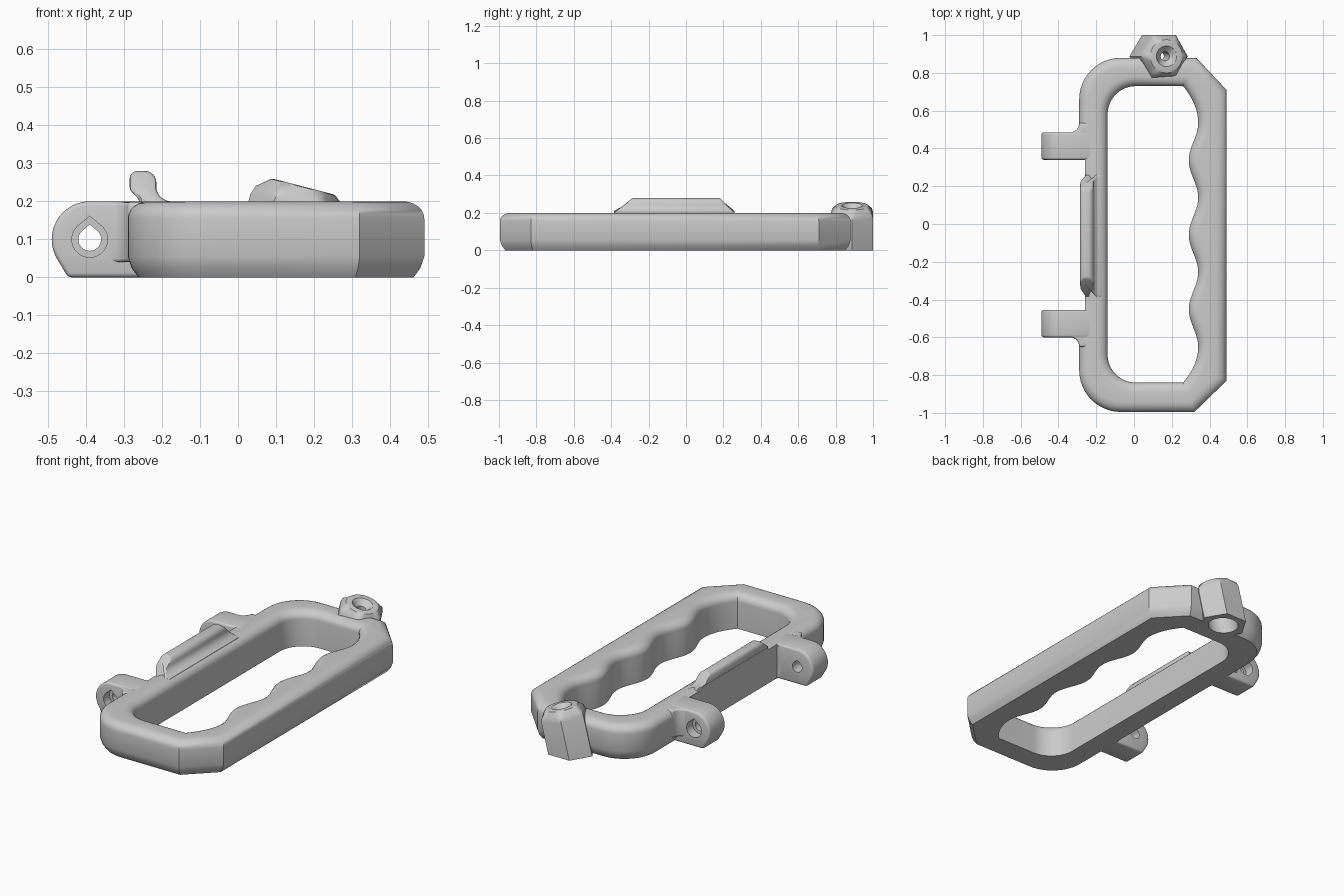
import bpy, bmesh, math
from mathutils import Vector, Matrix

if "Cube" in bpy.data.objects:
    bpy.data.objects.remove(bpy.data.objects["Cube"], do_unlink=True)

grey = bpy.data.materials.new("plain grey")
grey.use_nodes = True
grey.diffuse_color = (0.6, 0.6, 0.6, 1)
grey.node_tree.nodes["Principled BSDF"].inputs["Base Color"].default_value = (0.6, 0.6, 0.6, 1)


def loft(name, rings, matrix=Matrix()):
    """Skin a stack of equal rings and close both ends."""
    bm = bmesh.new()
    vs = [[bm.verts.new(matrix @ Vector(p)) for p in ring] for ring in rings]
    n = len(rings[0])
    for a, b in zip(vs, vs[1:]):
        for i in range(n):
            j = (i + 1) % n
            bm.faces.new((a[i], a[j], b[j], b[i]))
    bm.faces.new(vs[0][::-1])
    bm.faces.new(vs[-1])
    bmesh.ops.recalc_face_normals(bm, faces=bm.faces)
    mesh = bpy.data.meshes.new(name)
    bm.to_mesh(mesh)
    bm.free()
    mesh.materials.append(grey)
    ob = bpy.data.objects.new(name, mesh)
    bpy.context.collection.objects.link(ob)
    return ob


def bake(ob):
    dg = bpy.context.evaluated_depsgraph_get()
    mesh = bpy.data.meshes.new_from_object(ob.evaluated_get(dg))
    ob.modifiers.clear()
    ob.data = mesh


def cut(ob, *cutters):
    for c in cutters:
        mod = ob.modifiers.new("cut", "BOOLEAN")
        mod.operation = "DIFFERENCE"
        mod.solver = "EXACT"
        mod.object = c
        bake(ob)


def bevel(ob, width, segments=3):
    mod = ob.modifiers.new("bevel", "BEVEL")
    mod.width, mod.segments = width, segments
    mod.limit_method, mod.angle_limit = "ANGLE", math.radians(40)
    bake(ob)


def arc(cx, cy, r, a0, a1, n=12):
    return [(cx + r * math.cos(math.radians(a0 + (a1 - a0) * i / n)),
             cy + r * math.sin(math.radians(a0 + (a1 - a0) * i / n))) for i in range(n + 1)]


def offset(pts, d):
    """Move a counter-clockwise outline outward by d with mitred corners."""
    out = []
    for i, p in enumerate(pts):
        p, a, b = Vector(p), Vector(pts[i - 1]), Vector(pts[(i + 1) % len(pts)])
        e, f = (p - a).normalized(), (b - p).normalized()
        n1, n2 = Vector((e.y, -e.x)), Vector((f.y, -f.x))
        out.append(p + (n1 + n2) * (d / (1 + n1.dot(n2))))
    return out


def stack(pts, levels):
    return [[(x, y, z) for x, y in offset(pts, d)] for d, z in levels]


def along_y(pts, y0, y1):
    return [[(x, y, z) for x, z in pts] for y in (y0, y1)]


def box(name, x, y, z):
    return loft(name, [[(x[0], y[0], k), (x[1], y[0], k), (x[1], y[1], k), (x[0], y[1], k)] for k in z])


ROUND = [(0.055 * (1 - math.cos(t)), 0.155 + 0.045 * math.sin(t))
         for t in [math.pi / 2 * i / 6 for i in range(7)]]

# Frame: rounded on the left, chamfered on the right
outline = ([(0.32, -0.995), (0.49, -0.83), (0.49, 0.71), (0.33, 0.88)]
           + arc(-0.07, 0.66, 0.22, 90, 180) + arc(-0.07, -0.775, 0.22, 180, 270))
frame = loft("handle_frame", stack(outline, [(-0.028, 0), (-0.01, 0.025), (0, 0.055)]
                                   + [(-d, z) for d, z in ROUND]))

# Hand opening with a finger-grip wave on its right side
wave = [(0.26 + 0.08 * (1 - t * t), -0.65 - 0.19 * t) for t in [1 - i / 8 for i in range(8)]]
for i in range(61):
    y = -0.65 + 1.185 * i / 60
    wave.append((0.315 + 0.025 * math.cos(math.tau * (y - 0.14) / 0.395), y))
wave += [(0.34 - 0.08 * t * t, 0.535 + 0.195 * t) for t in [(i + 1) / 8 for i in range(8)]]
opening = wave + arc(0.01, 0.58, 0.15, 90, 180) + arc(0.01, -0.69, 0.15, 180, 270)
hole = loft("opening_cutter", stack(opening, [(0, -0.1)] + ROUND + [(0.055, 0.3)]))
recess = box("recess_cutter", (-0.5, -0.26), (-0.455, 0.34), (-0.1, 0.3))
cut(frame, hole, recess)

# Fastener boss: tilted hexagonal prism with a chamfered round top
tilt = Matrix.Translation((0.172, 0.888, 0.239)) @ Matrix.Rotation(math.radians(14.5), 4, "Y")


def ring(r, z, hexagon=False, n=48):
    pts = []
    for i in range(n):
        a = math.tau * i / n
        k = r
        if hexagon:
            k = r * math.cos(math.pi / 6) / math.cos(a % (math.pi / 3) - math.pi / 6)
        pts.append((k * math.cos(a), k * math.sin(a), z))
    return pts


boss = loft("fastener_boss", [ring(0.13, -0.4, True), ring(0.13, -0.055, True),
                              ring(0.122, -0.03, True), ring(0.088, -0.002), ring(0.08, 0)], tilt)
floor = box("floor_cutter", (-1, 1), (-2, 2), (-1, 0))
bore = loft("bore_cutter", [ring(r, z) for r, z in
            [(0.08, -0.4), (0.08, -0.15), (0.024, -0.15), (0.024, -0.03), (0.055, 0), (0.06, 0.05)]], tilt)
cut(boss, floor, bore)
cut(frame, bore)


# Hinge ears with teardrop bolt holes, mirrored front to back
def teardrop(r):
    return arc(-0.39, 0.1, r, 135, 405, 24) + [(-0.39, 0.1 + r * 1.3)]


parts, cutters = [frame, boss], [hole, recess, floor, bore]
ear_side = arc(-0.39, 0.1, 0.1, 90, 210, 20) + [(-0.447, 0), (-0.22, 0), (-0.22, 0.2)]
web = [(-0.22, -0.58), (-0.34, -0.58)] + arc(-0.34, -0.65, 0.05, 90, 0, 8) + [(-0.22, -0.65)]
for side, flip in (("front", False), ("back", True)):
    my = (lambda y: -0.115 - y) if flip else (lambda y: y)
    ear = loft(side + "_hinge_ear", along_y(ear_side, my(-0.6), my(-0.455)))
    bevel(ear, 0.012)
    bolt = loft("bolt_cutter", along_y(teardrop(0.03), -1, 1))
    sink = loft("sink_cutter", along_y(teardrop(0.047), my(-0.8), my(-0.545)))
    cut(ear, bolt, sink)
    fillet = loft(side + "_ear_fillet", [[(x, my(y), z) for x, y in web] for z in (0.04, 0.198)])
    bevel(fillet, 0.012)
    parts += [ear, fillet]
    cutters += [bolt, sink]

# Latch ridge: hooked section along the left rail with sloping ends
hook = ([(-0.26, 0.15), (-0.17, 0.15), (-0.17, 0.199)] + arc(-0.175, 0.24, 0.04, 260, 180, 6)
        + arc(-0.245, 0.25, 0.03, 0, 90, 6) + arc(-0.265, 0.26, 0.02, 90, 180, 4)
        + [(-0.285, 0.23), (-0.26, 0.205)])
ridge = loft("latch_ridge", [[(x, y + s * max(z - 0.2, 0), z) for x, z in hook]
                             for y, s in ((-0.385, 1.25), (0.26, -1.0))])
bevel(ridge, 0.008, 2)
parts.append(ridge)

for c in cutters:
    bpy.data.objects.remove(c, do_unlink=True)

bpy.ops.object.select_all(action="DESELECT")
for ob in parts:
    ob.select_set(True)
bpy.context.view_layer.objects.active = frame
bpy.ops.object.shade_smooth_by_angle(angle=math.radians(35))
